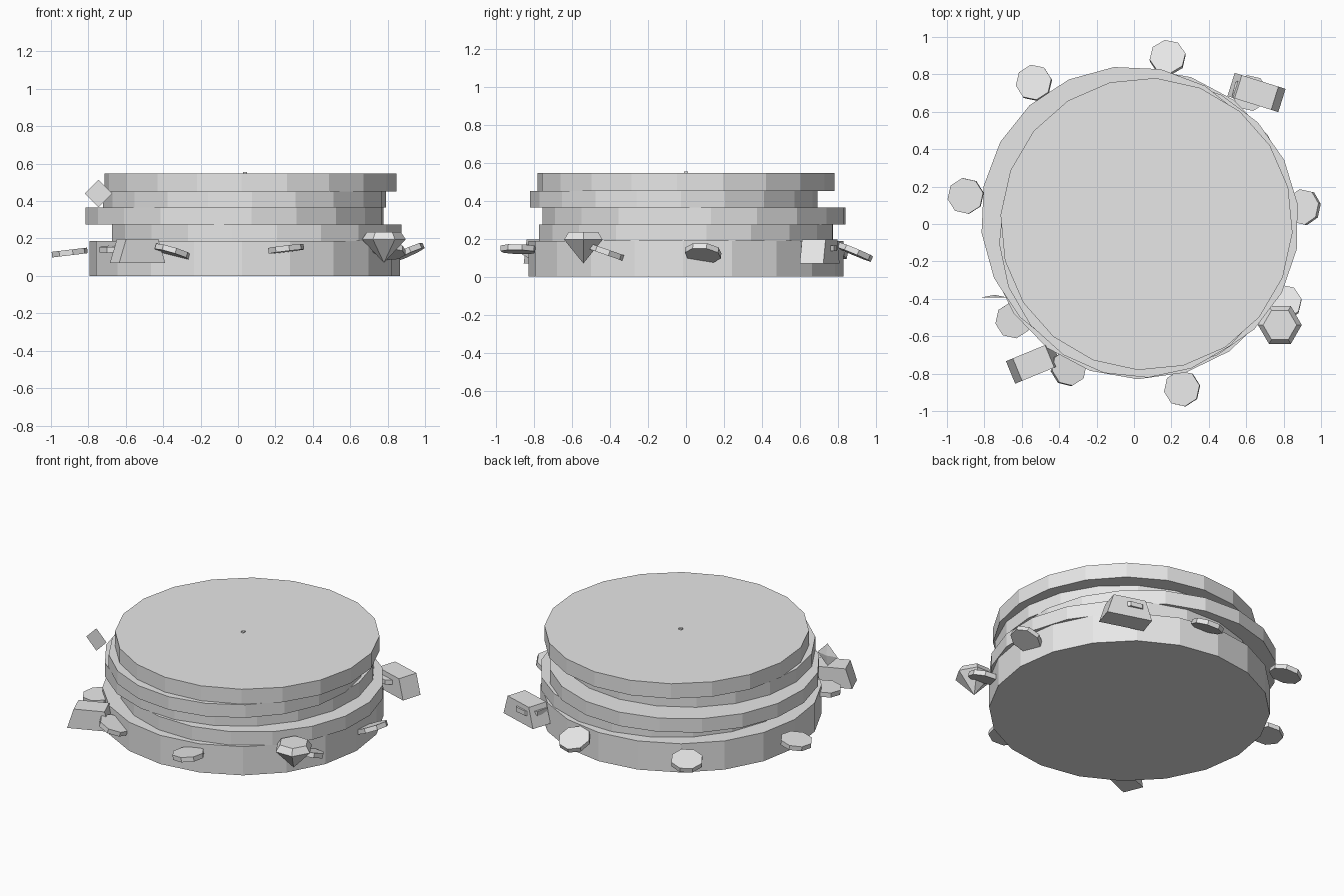
import bpy, bmesh, math
from mathutils import Vector, Matrix

cube = bpy.data.objects.get("Cube")
if cube:
    bpy.data.objects.remove(cube, do_unlink=True)

grey = bpy.data.materials.new("plain_grey")
grey.use_nodes = True
grey.diffuse_color = (0.8, 0.8, 0.8, 1)
grey.node_tree.nodes["Principled BSDF"].inputs["Base Color"].default_value = (0.8, 0.8, 0.8, 1)


def finish(name, bm, matrix=Matrix()):
    bmesh.ops.recalc_face_normals(bm, faces=bm.faces)
    mesh = bpy.data.meshes.new(name)
    bm.to_mesh(mesh)
    bm.free()
    mesh.materials.append(grey)
    ob = bpy.data.objects.new(name, mesh)
    ob.matrix_world = matrix
    bpy.context.collection.objects.link(ob)
    return ob


def cone(bm, sides, r1, r2, depth, z=0.0, turn=0.0):
    m = Matrix.Translation((0, 0, z)) @ Matrix.Rotation(math.radians(turn), 4, 'Z')
    return bmesh.ops.create_cone(bm, cap_ends=True, segments=sides, radius1=r1,
                                 radius2=r2, depth=depth, matrix=m)


# Stack of uneven round slabs: x, y, radius, bottom, top, turn
slabs = [
    (0.035, 0.0, 0.83, 0.0, 0.187, -1),
    (0.10, 0.0, 0.782, 0.187, 0.275, 8),
    (-0.018, 0.042, 0.802, 0.275, 0.365, 6.4),
    (0.035, -0.065, 0.757, 0.365, 0.45, 3),
    (0.067, 0.0, 0.782, 0.45, 0.547, -3.5),
]
for i, (x, y, r, low, high, turn) in enumerate(slabs):
    bm = bmesh.new()
    cone(bm, 20, r, r, high - low, (low + high) / 2, turn)
    finish(f"round_slab_{i + 1}", bm, Matrix.Translation((x, y, 0)))

# Tiny stud on the top slab
bm = bmesh.new()
bmesh.ops.create_cube(bm, size=0.02)
finish("top_stud", bm, Matrix.Translation((0.037, 0, 0.545)))

# Tilted eight-sided coins: x, y, z, lean of the face in x and y
coins = [
    (0.18, 0.89, 0.13, -0.05, 0.42),
    (-0.535, 0.755, 0.13, -0.15, 0.2),
    (-0.90, 0.15, 0.125, -0.12, 0.0),
    (-0.645, -0.515, 0.145, -0.05, -0.05),
    (-0.35, -0.77, 0.13, 0.3, 0.1),
    (0.257, -0.88, 0.145, -0.12, 0.03),
    (0.80, -0.42, 0.13, 0.0, 0.35),
    (0.905, 0.09, 0.125, -0.45, 0.1),
    (0.62, 0.70, 0.15, 0.0, 0.0),
]
for i, (x, y, z, lean_x, lean_y) in enumerate(coins):
    bm = bmesh.new()
    cone(bm, 8, 0.097, 0.097, 0.03, turn=10)
    tilt = Vector((0, 0, 1)).rotation_difference(Vector((lean_x, lean_y, 1)))
    finish(f"coin_{i + 1}", bm, Matrix.Translation((x, y, z)) @ tilt.to_matrix().to_4x4())

# Ingots with sloping ends: x, y, length, turn
for name, x, y, length, turn in (("back_ingot", 0.655, 0.703, 0.285, -17.4),
                                 ("front_ingot", -0.537, -0.743, 0.266, 22.4)):
    bm = bmesh.new()
    bmesh.ops.create_cube(bm, size=1)
    for v in bm.verts:
        v.co.x *= length - (0.08 if v.co.z > 0 else 0)
        v.co.y *= 0.13
        v.co.z *= 0.127
    finish(name, bm, Matrix.Translation((x, y, 0.133)) @
           Matrix.Rotation(math.radians(turn), 4, 'Z'))

# Six-sided cut gem with its point down
bm = bmesh.new()
cone(bm, 6, 0.0, 0.117, 0.125, 0.1325, 30)
cone(bm, 6, 0.117, 0.09, 0.04, 0.215, 30)
bmesh.ops.remove_doubles(bm, verts=bm.verts, dist=0.0005)
finish("cut_gem", bm, Matrix.Translation((0.78, -0.54, 0)))

# Thin upright diamond, flat in front and slightly peaked behind
bm = bmesh.new()
cone(bm, 4, 0.073, 0.0, 0.014, 0.007)
finish("thin_diamond", bm, Matrix.Translation((-0.746, -0.393, 0.44)) @
       Matrix.Rotation(math.radians(-90), 4, 'X'))
